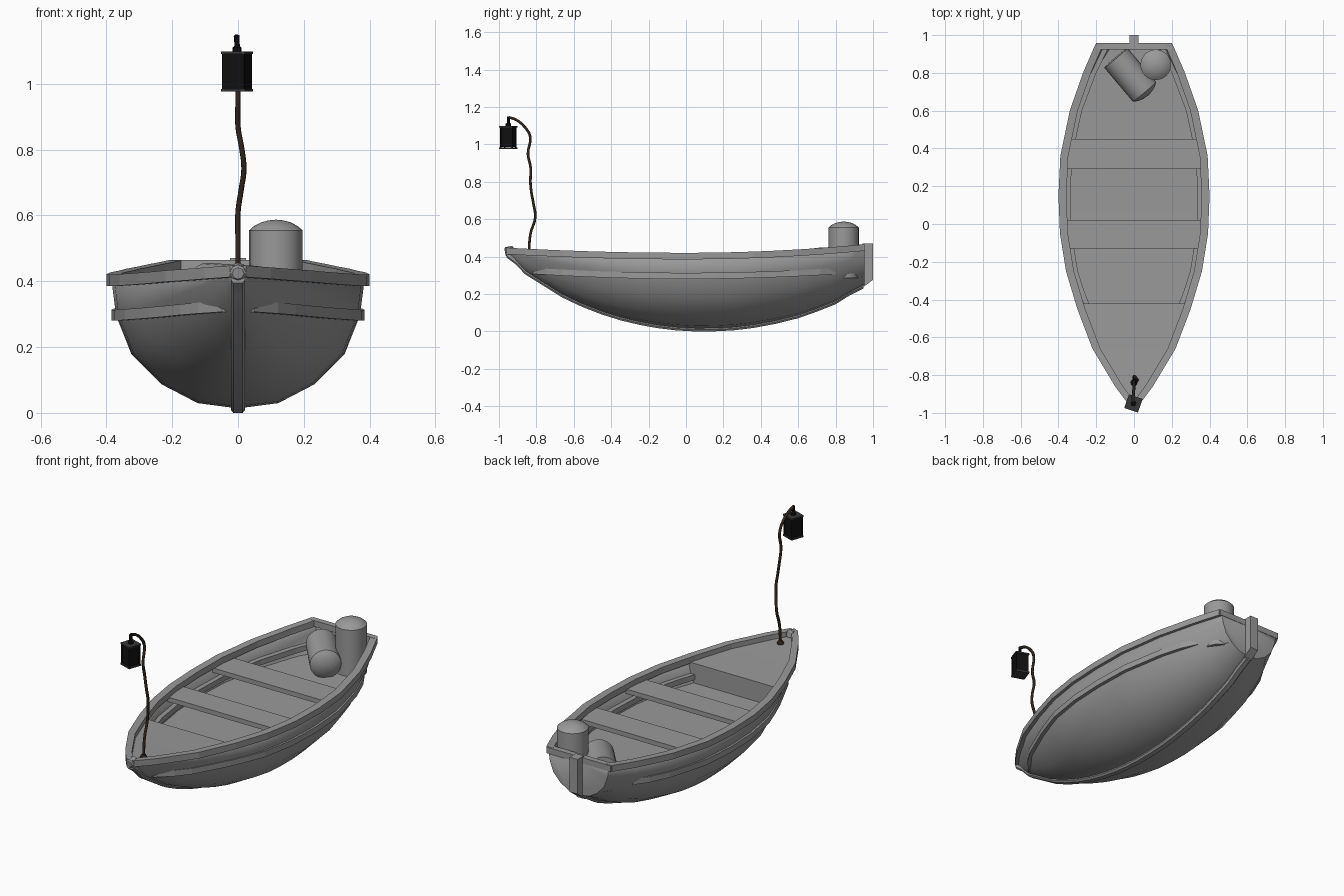
import bpy, math
from mathutils import Vector

if "Cube" in bpy.data.objects:
    bpy.data.objects.remove(bpy.data.objects["Cube"])

# Stations: y, outer half width at rim, keel height
ST = [(-.96, .025, .415), (-.86, .10, .325), (-.66, .22, .20), (-.45, .30, .11),
      (-.25, .36, .055), (-.05, .392, .025), (.15, .40, .02), (.36, .39, .038),
      (.6, .34, .09), (.8, .27, .165), (.95, .205, .25)]


def refine(st):
    """Insert midpoints: straight rim segments, smoothly curved keel."""
    out = [st[0]]
    for i in range(len(st) - 1):
        a, b = st[i], st[i + 1]
        p, q = st[max(i - 1, 0)], st[min(i + 2, len(st) - 1)]
        out += [((a[0] + b[0]) / 2, (a[1] + b[1]) / 2,
                 (9 * (a[2] + b[2]) - p[2] - q[2]) / 16), b]
    return out


ST = refine(ST)
# Cross-section: fraction of half width, fraction of height
SEC = [(0, 0), (.32, .04), (.6, .18), (.84, .41), (.96, .7), (1, 1)]
YS = [s[0] for s in ST]


def lerp_table(t, table, col):
    for a, b in zip(table, table[1:]):
        if t <= b[0]:
            f = max(0, (t - a[0]) / (b[0] - a[0]))
            return a[col] + (b[col] - a[col]) * f
    return table[-1][col]


def sheer(y):
    return .42 + (.03 if y < 0 else .05) * y * y


def section(y):
    w = max(lerp_table(y, ST, 1) - .02, .008)
    k, s = lerp_table(y, ST, 2), sheer(y) - .005
    v = .45 * min(1, max(0, (-.3 - y) / .6))      # sharper V towards the bow
    return [(w * (fx * (1 - v) + fz * v), k + (s - k) * fz) for fx, fz in SEC]


def hull_x(y, z):
    return lerp_table(z, [(p[1], p[0]) for p in section(y)], 1)


def material(name, col):
    m = bpy.data.materials.new(name)
    m.diffuse_color = (*col, 1)
    m.use_nodes = True
    m.node_tree.nodes["Principled BSDF"].inputs["Base Color"].default_value = m.diffuse_color
    return m


grey = material("grey_wood", (.32, .32, .32))
brown = material("dark_wood", (.03, .018, .011))
black = material("black_iron", (.005, .005, .005))
iron = material("dark_iron", (.04, .04, .04))


def make(name, verts, faces, mirror=False, smooth=0, mat=grey):
    me = bpy.data.meshes.new(name)
    me.from_pydata(verts, [], faces)
    me.materials.append(mat)
    ob = bpy.data.objects.new(name, me)
    bpy.context.collection.objects.link(ob)
    bpy.context.view_layer.objects.active = ob
    bpy.ops.object.select_all(action='DESELECT')
    ob.select_set(True)
    bpy.ops.object.mode_set(mode='EDIT')
    bpy.ops.mesh.select_all(action='SELECT')
    bpy.ops.mesh.normals_make_consistent(inside=False)
    bpy.ops.object.mode_set(mode='OBJECT')
    if smooth:
        bpy.ops.object.shade_smooth_by_angle(angle=math.radians(smooth))
    if mirror:
        ob.modifiers.new("mirror", 'MIRROR').use_clip = True
    return ob


def loft(name, rings, **kw):
    n = len(rings[0])
    faces = [(i * n + j, i * n + (j + 1) % n, (i + 1) * n + (j + 1) % n, (i + 1) * n + j)
             for i in range(len(rings) - 1) for j in range(n)]
    faces += [tuple(range(n)), tuple(range((len(rings) - 1) * n, len(rings) * n))]
    return make(name, [p for r in rings for p in r], faces, **kw)


def rect(y, x0, x1, z0, z1):
    return [(x0, y, z0), (x1, y, z0), (x1, y, z1), (x0, y, z1)]


def lathe(name, prof, base, axis=(0, 0, 1), n=24, smooth=35, mat=grey, turn=0):
    angs = [turn + 2 * math.pi * i / n for i in range(n)]
    ob = loft(name, [[(r * math.cos(a), r * math.sin(a), z) for a in angs] for r, z in prof],
              smooth=smooth, mat=mat)
    ob.location = base
    ob.rotation_euler = Vector(axis).to_track_quat('Z', 'Y').to_euler()
    return ob


# Hull shell with transom
verts, n = [], 2 * len(SEC) - 1
for y in YS:
    s = section(y)
    verts += [(-x, y, z) for x, z in s[:0:-1]] + [(x, y, z) for x, z in s]
faces = [(i * n + j, i * n + j + 1, (i + 1) * n + j + 1, (i + 1) * n + j)
         for i in range(len(YS) - 1) for j in range(n - 1)]
faces.append(tuple(range(len(verts) - n, len(verts))))
hull = make("hull", verts, faces, smooth=40)
sol = hull.modifiers.new("thickness", 'SOLIDIFY')
sol.thickness, sol.offset = .012, 0

# Gunwale rim along both sides and across the stern
rings = []
for y in YS:
    w = lerp_table(y, ST, 1)
    rings.append(rect(y, max(w - .042, 0), w, sheer(y) - .035, sheer(y)))
loft("gunwale", rings, mirror=True)
loft("transom_rim", [rect(y, -.2, .2, .43, .464) for y in (.925, .957)])

# Outer rub rails, tapering into the hull at the ends
rings = []
for y in [-.82, -.74] + [y for y in YS if -.7 < y < .7] + [.72, .8]:
    z = .298 + .04 * y * y
    t = .003 if abs(y) > .79 else .02
    rings.append([(hull_x(y, z - .018) - .01, y, z - .018), (hull_x(y, z) + t, y, z - .018),
                  (hull_x(y, z) + t, y, z + .015), (hull_x(y, z + .015) - .01, y, z + .015)])
loft("rub_rail", rings, mirror=True)

# Inner stringers resting just above the floor
rings = []
for y in [-.42] + [y for y in YS if -.4 < y < .9] + [.93]:
    z = .315 + .03 * y * y
    x = hull_x(y, z)
    rings.append(rect(y, x - .03, x - .002, z - .015, z + .015))
loft("inner_stringer", rings, mirror=True)

# Keel and stem strip, stem cap, stern post
rings = []
for y in YS:
    k = lerp_table(y, ST, 2)
    rings.append([(-.022, y, k + .01), (-.022, y, k - .01), (-.014, y, k - .02),
                  (.014, y, k - .02), (.022, y, k - .01), (.022, y, k + .01)])
loft("keel", rings, smooth=30)
lathe("stem_cap", [(.018, 0), (.025, .006), (.025, .045), (.016, .05)],
      (0, -.968, .424), (0, 1, .2), n=8, smooth=0)
post = [(.945, .235), (1.0, .275), (1.0, .47), (.945, .47)]
loft("stern_post", [[(x, y, z) for y, z in post] for x in (-.025, .025)])

# Floor
rings = []
for y in [-.45] + [y for y in YS if -.4 < y < .9] + [.94]:
    z = .283 + .02 * y * y
    x = hull_x(y, z)
    rings.append(rect(y, -x, x, z - .01, z))
loft("floor", rings)

# Bow deck and bulkhead
rings = []
for y in (-.93, -.86, -.66, -.42):
    z = sheer(y) - .028
    x = hull_x(y, z)
    rings.append(rect(y, -x, x, z - .015, z))
loft("bow_deck", rings)
xa, xb = hull_x(-.43, .27), hull_x(-.43, .39)
loft("bulkhead", [[(-xa, y, .27), (xa, y, .27), (xb, y, .39), (-xb, y, .39)]
                  for y in (-.435, -.42)])

# Seats
for i, (y0, y1) in enumerate([(-.13, .02), (.29, .45)]):
    loft("seat_%d" % (i + 1), [rect(y, -hull_x(y, .385), hull_x(y, .385), .364, .39)
                               for y in (y0, y1)])

# Barrels
DOME = [(.081, 0), (.081, .27), (.066, .283), (.045, .294), (.022, .300), (.002, .302)]
lathe("standing_barrel", DOME, (.115, .843, .285))
lathe("lying_barrel", [(r, z * .87) for r, z in DOME], (-.096, .88, .375), (.64, -.76, -.04))

# Lantern pole: crooked branch
PATH = [(0, -.84, .40), (0, -.832, .52), (0, -.806, .61), (.01, -.815, .68), (.018, -.826, .74),
        (.012, -.832, .80), (0, -.83, .87), (0, -.845, .95), (0, -.833, 1.04), (0, -.86, 1.09),
        (-.004, -.91, 1.132), (-.005, -.945, 1.144)]
cu = bpy.data.curves.new("lantern_pole", 'CURVE')
cu.dimensions, cu.bevel_depth, cu.bevel_resolution = '3D', .008, 1
cu.use_fill_caps, cu.resolution_u = True, 4
sp = cu.splines.new('BEZIER')
sp.bezier_points.add(len(PATH) - 1)
for bp, p in zip(sp.bezier_points, PATH):
    bp.co = p
    bp.handle_left_type = bp.handle_right_type = 'AUTO'
cu.materials.append(brown)
bpy.context.collection.objects.link(bpy.data.objects.new("lantern_pole", cu))
lathe("pole_base", [(.018, 0), (.018, .01), (.011, .022)], (0, -.84, .41), n=10, mat=brown)

# Lantern: square body turned about its axis, plates and corner bars
L, TURN = (-.003, -.95, 0), math.radians(26)
lathe("lantern_body", [(.046, .985), (.046, 1.09)], L, n=4, smooth=0, mat=black, turn=TURN)
for nm, z in (("lantern_base", .976), ("lantern_top", 1.09)):
    lathe(nm, [(.054, z), (.054, z + .008)], L, n=4, smooth=0, mat=iron, turn=TURN)
for i in range(4):
    a = TURN + math.pi / 2 * i
    lathe("lantern_bar_%d" % (i + 1), [(.005, .98), (.005, 1.095)],
          (L[0] + .045 * math.cos(a), L[1] + .045 * math.sin(a), 0),
          n=4, smooth=0, mat=black, turn=TURN)
lathe("lantern_hanger", [(.014, 1.095), (.014, 1.11), (.008, 1.115), (.008, 1.148)],
      L, n=8, mat=black)
